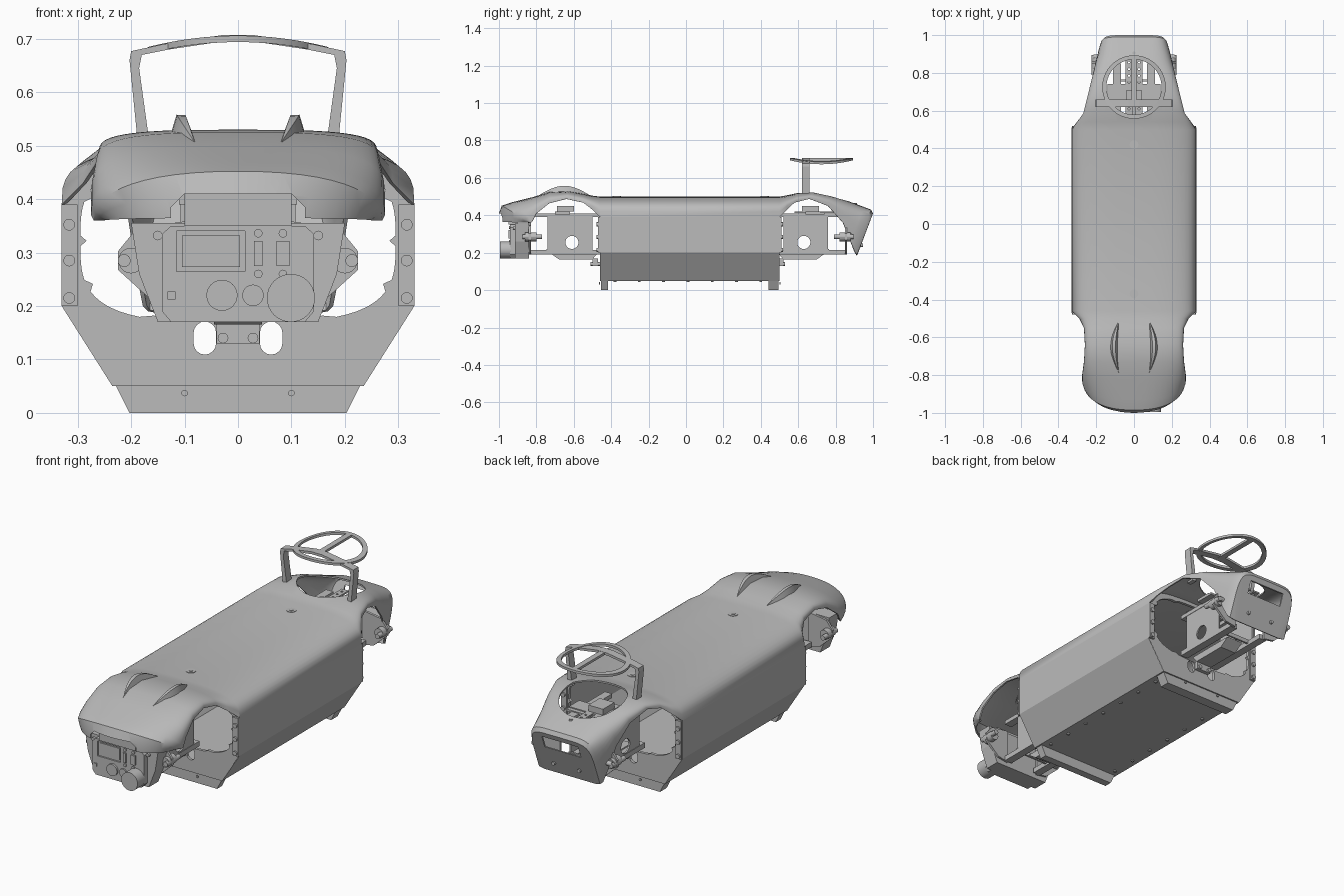
import bpy, bmesh, math

old = bpy.data.objects.get("Cube")
if old:
    bpy.data.objects.remove(old)

grey = bpy.data.materials.new("plain_grey")
grey.use_nodes = True
tone = (0.5, 0.5, 0.5, 1)
grey.diffuse_color = tone
grey.node_tree.nodes["Principled BSDF"].inputs["Base Color"].default_value = tone


def finish(name, bm, closed=True):
    bmesh.ops.recalc_face_normals(bm, faces=bm.faces)
    if not closed and sum(f.normal.z * f.calc_area() for f in bm.faces) < 0:
        bmesh.ops.reverse_faces(bm, faces=bm.faces)
    mesh = bpy.data.meshes.new(name)
    bm.to_mesh(mesh)
    bm.free()
    mesh.materials.append(grey)
    obj = bpy.data.objects.new(name, mesh)
    bpy.context.collection.objects.link(obj)
    return obj

def activate(obj):
    bpy.ops.object.select_all(action='DESELECT')
    obj.select_set(True)
    bpy.context.view_layer.objects.active = obj

def smooth(obj):
    activate(obj)
    bpy.ops.object.shade_smooth_by_angle(angle=math.radians(35))
    return obj

def loft(name, sections, ring=True, ends='CAP'):
    """Skin sections; ring closes each one, ends are CAP, OPEN or JOIN."""
    bm = bmesh.new()
    loops = [[bm.verts.new(p) for p in s] for s in sections]
    n = len(loops[0])
    if ends == 'CAP':
        bm.faces.new(loops[0])
        bm.faces.new(loops[-1])
    elif ends == 'JOIN':
        loops.append(loops[0])
    for r, s in zip(loops, loops[1:]):
        for i in range(n if ring else n - 1):
            j = (i + 1) % n
            bm.faces.new((r[i], r[j], s[j], s[i]))
    return finish(name, bm, closed=ring)

def prism(name, axis, outline, a, b):
    place = {'x': lambda p, q, d: (d, p, q), 'y': lambda p, q, d: (p, d, q), 'z': lambda p, q, d: (p, q, d)}[axis]
    return loft(name, [[place(p, q, d) for p, q in outline] for d in (a, b)])

def box(name, x, y, z):
    return prism(name, 'z', [(x[0], y[0]), (x[1], y[0]), (x[1], y[1]), (x[0], y[1])], *z)

def disc(name, axis, centre, r, a, b, sides=32):
    turns = [math.tau * i / sides for i in range(sides)]
    return smooth(prism(name, axis, [(centre[0] + r * math.cos(t), centre[1] + r * math.sin(t))
                                     for t in turns], a, b))

def cut(obj, *cutters):
    for c in cutters:
        c.hide_render = True
        mod = obj.modifiers.new("cut", 'BOOLEAN')
        mod.object, mod.operation, mod.solver = c, 'DIFFERENCE', 'EXACT'
        activate(obj)
        bpy.ops.object.modifier_apply(modifier=mod.name)
        bpy.data.objects.remove(c)
    return obj

def mirrored(half):
    return half + [(-p, q) for p, q in reversed(half)]

def arc(power, steps=12):
    """Quarter superellipse from side edge (1, 0) to crown (0, 1)."""
    angles = [math.pi / 2 * i / steps for i in range(steps + 1)]
    return [(max(math.cos(t), 0) ** (2 / power), math.sin(t) ** (2 / power)) for t in angles]


# Upper shell: crown y, crown z, edge y, edge z, half width, squareness
stations = [
    (-1, .365, -.84, .36, .25, 2.1), (-1, .41, -.84, .36, .26, 2.1), (-.985, .452, -.83, .36, .27, 2.3),
    (-.93, .47, -.82, .37, .275, 2.6), (-.82, .497, -.8, .41, .275, 2.9), (-.73, .525, -.73, .465, .265, 3.2),
    (-.63, .53, -.64, .488, .26, 3.2), (-.55, .515, -.55, .468, .265, 3.2), (-.5, .505, -.5, .43, .29, 3.2),
    (-.46, .5, -.46, .39, .33, 3.2), (.5, .5, .5, .39, .33, 3.2), (.54, .507, .54, .43, .303, 3.2),
    (.6, .52, .58, .468, .27, 3.2), (.68, .525, .66, .488, .25, 3.2), (.78, .505, .76, .45, .225, 3.5),
    (.87, .475, .84, .36, .205, 4), (.95, .445, .88, .26, .19, 5), (.99, .43, .905, .2, .178, 6),
    (1, .41, .915, .19, .168, 6), (.915, .185, .915, .185, .14, 6)]
rows = []
for yt, zt, ye, ze, w, power in stations:
    half = arc(power)
    rows.append([(w * x, ye + (yt - ye) * f, ze + (zt - ze) * f)
                 for x, f in half + [(-x, f) for x, f in reversed(half[:-1])]])
shell = loft("upper_shell", rows, ring=False, ends='OPEN')
thick = shell.modifiers.new("thickness", 'SOLIDIFY')
thick.thickness, thick.offset = 0.008, -1
activate(shell)
bpy.ops.object.modifier_apply(modifier=thick.name)
smooth(cut(shell, disc("cockpit_cutter", 'z', (0, .73), .155, .4, .6, 48),
           box("tail_slot_cutter", (-.1, .1), (.9, 1.1), (.325, .385)),
           prism("nose_notch_cutter", 'y', mirrored([(.125, .3), (.125, .385), (.1, .41)]), -1.1, -.93)))

# Hollow lower body: side walls, sloped walls and floor
outer = [(.33, .39), (.33, .2), (.235, .05)]
inner = [(.322, .39), (.322, .203), (.23, .058)]
prism("lower_body", 'y', outer + [(-x, z) for x, z in reversed(outer)]
      + [(-x, z) for x, z in inner] + inner[::-1], -.46, .5)

# End plates with a scalloped opening and two slots
plate = mirrored([(.235, .05), (.328, .2)] + [(.325 * x, .39 + .105 * f) for x, f in arc(3.2)[:-1]])
opening = []
for i in range(96):
    c, s = math.cos(math.tau * i / 96), math.sin(math.tau * i / 96)
    r = (abs(c) ** 3.4 + abs(s) ** 3.4) ** (-1 / 3.4) * (.96 if i % 8 == 0 else 1)
    opening.append((.295 * r * c, .322 + .152 * r * s))
for end, y, out in (("front", -.461, -1), ("rear", .487, 1)):
    slots = [prism("slot_cutter", 'y',
                   [(side * .062 + .021 * math.cos(start + math.pi * k / 8),
                     z + .021 * math.sin(start + math.pi * k / 8))
                    for z, start in ((.15, 0), (.13, math.pi)) for k in range(9)], y - .1, y + .1)
             for side in (-1, 1)]
    cut(prism(end + "_end_plate", 'y', plate, y, y + .014),
        prism("opening_cutter", 'y', opening, y - .1, y + .1), *slots)
    # Feet and side flanges with bolts
    prism(end + "_foot", 'y', mirrored([(.203, 0), (.228, .05)]), *sorted((y + .007, y - out * .045)))
    face = y if out < 0 else y + .014
    for side in (-1, 1):
        box(end + "_flange", sorted((side * .3, side * .33)), sorted((face, face + out * .01)), (.2, .39))
        for z in (.215, .285, .352):
            disc(end + "_flange_bolt", 'y', (side * .316, z), .011, *sorted((face, face + out * .018)), 12)
        disc(end + "_foot_bolt", 'y', (side * .1, .037), .006, *sorted((face, face + out * .005)), 12)

# Running gear frames at both ends
for end, d, mid in (("front", -1, 0), ("rear", 1, .02)):
    def span(a, b):
        return sorted((d * a + mid, d * b + mid))
    for side in (-1, 1):
        web = box(end + "_frame_web", sorted((side * .1, side * .108)), span(.5, .74), (.2, .4))
        cut(web, disc("web_cutter", 'x', (d * .61 + mid, .255), .035, -.2, .2))
        for name, z in (("upper", (.39, .41)), ("lower", (.19, .215))):
            box(end + "_%s_rail" % name, sorted((side * .07, side * .11)), span(.46, .83), z)
        # Axle ends on triangular brackets
        prism(end + "_axle_bracket", 'y',
              [(side * x, z) for x, z in ((.09, .19), (.15, .2), (.225, .268), (.225, .302), (.19, .345), (.09, .36))],
              *span(.83, .842))
        disc(end + "_axle_bush", 'y', (side * .2, .285), .024, *span(.8, .86), 20)
        disc(end + "_axle_pin", 'y', (side * .213, .285), .012, *span(.77, .875), 16)
    prism(end + "_belly_plate", 'x', [(d * y + mid, z) for y, z in
                                      ((.47, .2), (.5, .165), (.68, .165), (.73, .2))], -.045, .045)
    box(end + "_cross_beam", (-.14, .14), span(.62, .7), (.405, .42))
    box(end + "_top_block", (-.04, .04), span(.6, .69), (.42, .45))
    box(end + "_bulkhead", (-.11, .11), span(.735, .745), (.2, .22))
    box(end + "_hitch_bracket", (-.04, .04), span(.47, .5), (.13, .17))
    for side in (-1, 1):
        disc(end + "_hitch_bolt", 'y', (side * .028, .14), .01, *span(.46, .51), 12)

# Perforated rails seen in the cockpit
for side in (-1, 1):
    rail = box("cockpit_rail", sorted((side * .008, side * .045)), (.58, .88), (.412, .42))
    cut(rail, *[disc("rail_cutter", 'z', (side * .027, .61 + .035 * k), .006, .3, .5, 10) for k in range(8)])
    box("cockpit_side_rail", sorted((side * .045, side * .14)), (.72, .74), (.405, .415))

# Control box
prism("control_box", 'y', mirrored([(.15, .17), (.185, .26), (.2, .355)]), -.915, -.84)
panel = prism("control_panel", 'y', mirrored([(.125, .17), (.142, .19), (.142, .335), (.125, .35)]), -.94, -.91)
cut(panel, box("screen_cutter", (-.115, .013), (-1, -.932), (.265, .34)))
box("screen", (-.105, .004), (-.937, -.93), (.273, .332))
box("hood_bracket", (-.1, .1), (-.95, -.9), (.35, .41))
for x, half in ((.038, .008), (.084, .012)):
    box("switch", (x - half, x + half), (-.948, -.935), (.275, .322))
    for z in (.26, .336):
        disc("switch_bolt", 'y', (x, z), .008, -.946, -.935, 12)
disc("dial", 'y', (-.03, .22), .029, -.95, -.935)
disc("key_ring", 'y', (.028, .22), .02, -.947, -.935)
disc("large_knob", 'y', (.099, .215), .045, -.995, -.935)
box("small_button", (-.132, -.117), (-.945, -.935), (.212, .227))
for side in (-1, 1):
    disc("panel_bolt", 'y', (side * .15, .332), .009, -.925, -.91, 12)

# Crescent fins on the front hood
for side in (-1, 1):
    fin = []
    for k in range(13):
        b = math.sin(math.pi * k / 12)
        fin.append([(side * x, -.79 + .28 * k / 12, z) for x, z in (
            (.075, .495), (.08 + .018 * b, .505 + .052 * b), (.08 + .035 * b, .505 + .053 * b),
            (.082 + .052 * b, .495))])
    smooth(loft("hood_fin", fin))

# Steering wheel with a rim that droops to the sides, crossbar and posts
rim = []
for k in range(64):
    c, s = math.cos(math.tau * k / 64), math.sin(math.tau * k / 64)
    rim.append([(r * c, .725 + r * s, z - .75 * (r * c) ** 2)
                for r, z in ((.168, .694), (.168, .706), (.146, .706), (.146, .694))])
smooth(loft("wheel_rim", rim, ends='JOIN'))
box("wheel_spoke", (-.014, .014), (.64, .88), (.694, .706))
lower_edge = [(.13, .68), (.18, .67), (.185, .645), (.165, .5)]
handle = [(.187, .5), (.203, .66), (.2, .677), (.14, .69), (.03, .707)]
prism("handle_frame", 'y', handle + [(-x, z) for x, z in reversed(handle)]
      + [(-x, z) for x, z in reversed(lower_edge)] + [(-.03, .695), (.03, .695)] + lower_edge, .62, .66)

# Fasteners
for y in (-.37, .42):
    disc("top_fastener", 'z', (0, y), .023, .49, .502, 24)
    disc("top_fastener_core", 'z', (0, y), .01, .49, .504, 16)
disc("tail_fastener", 'z', (0, .905), .009, .45, .466, 12)
for side in (-1, 1):
    disc("tail_side_bolt", 'x', (.885, .29), .012, *sorted((side * .17, side * .215)), 12)
    disc("tail_wall_bolt", 'y', (side * .07, .24), .009, .92, .945, 12)
    for k in range(7):
        disc("floor_bolt", 'z', (side * .2, -.38 + .13 * k), .008, .044, .052, 10)
